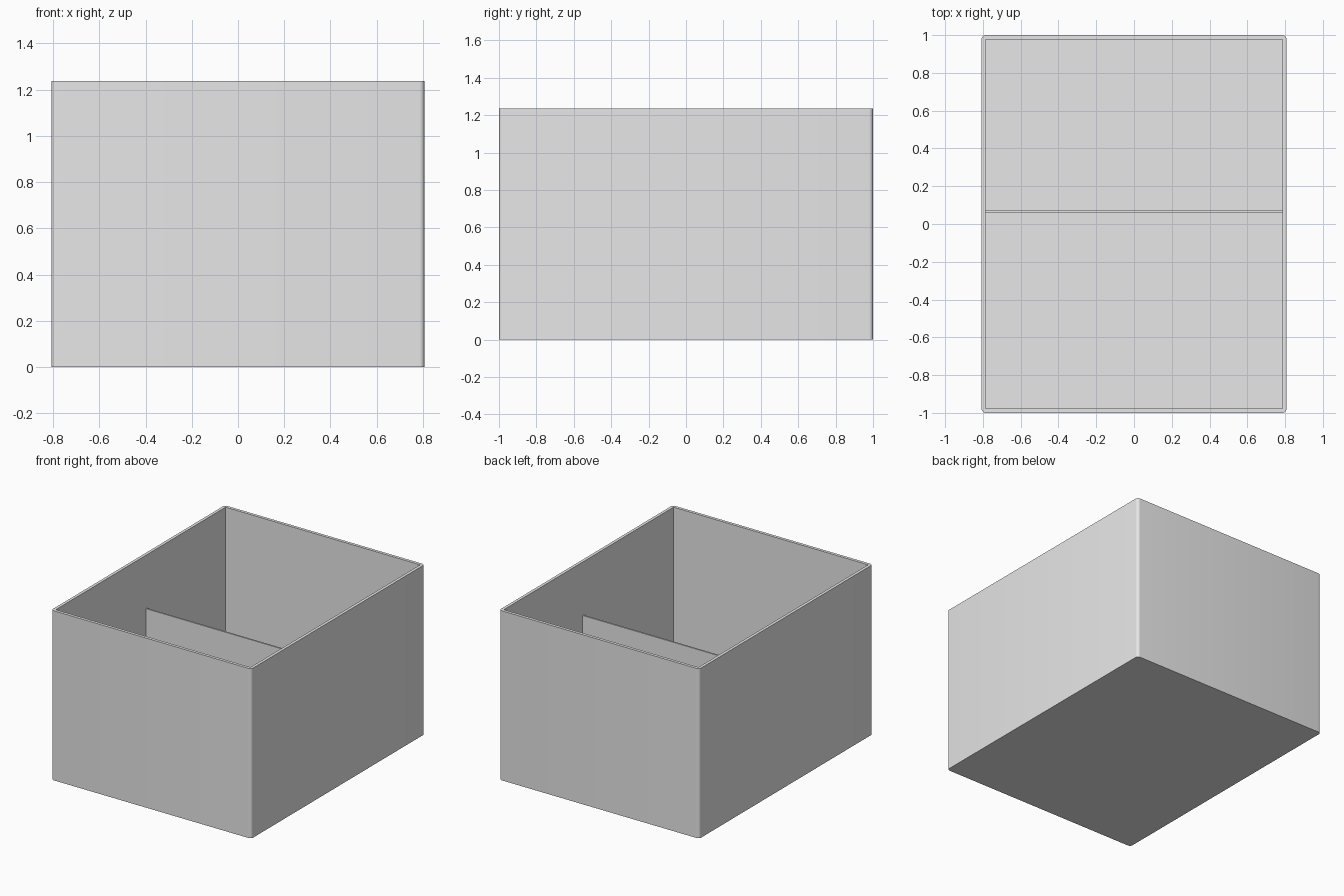
import bpy
import bmesh
from mathutils import Vector

cube = bpy.data.objects.get("Cube")
if cube:
    bpy.data.objects.remove(cube, do_unlink=True)

WIDTH, DEPTH, HEIGHT = 1.614, 2.0, 1.237
WALL = 0.022
FLOOR = 0.022
DIVIDER_TOP = 0.848

grey = bpy.data.materials.new("light_grey")
grey.use_nodes = True
grey.diffuse_color = (0.8, 0.8, 0.8, 1)
grey.node_tree.nodes["Principled BSDF"].inputs["Base Color"].default_value = (0.8, 0.8, 0.8, 1)


def box(size, centre):
    bm = bmesh.new()
    bmesh.ops.create_cube(bm, size=1)
    bmesh.ops.scale(bm, vec=size, verts=bm.verts)
    bmesh.ops.translate(bm, vec=centre, verts=bm.verts)
    return bm


def finish(bm, name):
    bmesh.ops.recalc_face_normals(bm, faces=bm.faces)
    mesh = bpy.data.meshes.new(name)
    bm.to_mesh(mesh)
    bm.free()
    mesh.materials.append(grey)
    obj = bpy.data.objects.new(name, mesh)
    bpy.context.collection.objects.link(obj)
    bpy.ops.object.select_all(action="DESELECT")
    obj.select_set(True)
    bpy.context.view_layer.objects.active = obj
    bpy.ops.object.shade_smooth_by_angle()
    return obj


# Open bin: rounded upright corners outside, square corners inside
bm = box((WIDTH, DEPTH, HEIGHT), (0, 0, HEIGHT / 2))
uprights = [e for e in bm.edges
            if abs(e.verts[0].co.z - e.verts[1].co.z) > HEIGHT / 2]
bmesh.ops.bevel(bm, geom=uprights, offset=WALL, segments=6, profile=0.5,
                affect="EDGES")
top = max(bm.faces, key=lambda f: f.calc_center_median().z)
bmesh.ops.inset_region(bm, faces=[top], thickness=WALL, use_even_offset=True)
inner = list(top.verts)
for v in inner:  # gather each inner corner to one point
    v.co.x = (WIDTH / 2 - WALL) * (1 if v.co.x > 0 else -1)
    v.co.y = (DEPTH / 2 - WALL) * (1 if v.co.y > 0 else -1)
bmesh.ops.remove_doubles(bm, verts=inner, dist=0.001)
opening = max((f for f in bm.faces if f.normal.z > 0.5 or
               f.calc_center_median().z > HEIGHT - 0.001),
              key=lambda f: f.calc_area())
result = bmesh.ops.extrude_face_region(bm, geom=[opening])
sunk = [g for g in result["geom"] if isinstance(g, bmesh.types.BMVert)]
bmesh.ops.translate(bm, vec=Vector((0, 0, FLOOR - HEIGHT)), verts=sunk)
if opening.is_valid:
    bmesh.ops.delete(bm, geom=[opening], context="FACES_ONLY")
finish(bm, "open_bin")

# Lower cross wall splitting the bin into two compartments
divider = box((WIDTH - 2 * WALL, 0.012, DIVIDER_TOP - FLOOR),
              (0, 0.065, (DIVIDER_TOP + FLOOR) / 2))
finish(divider, "divider")
